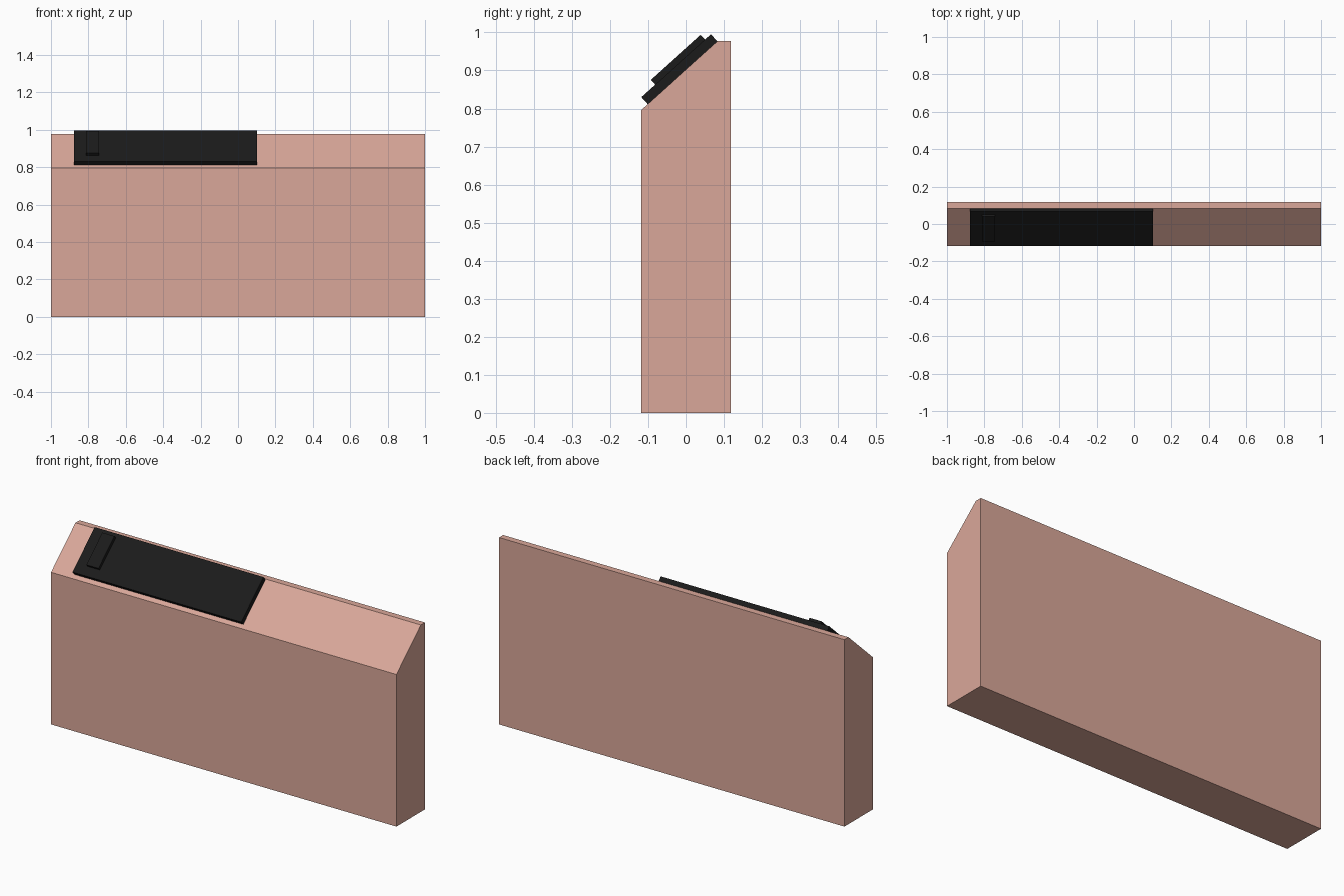
import bpy, bmesh
from math import atan2
from mathutils import Matrix, Vector

if "Cube" in bpy.data.objects:
    bpy.data.objects.remove(bpy.data.objects["Cube"])

HALF_DEPTH, TOP_Z, SLOPE_Z, SLOPE_Y = 0.118, 0.978, 0.796, 0.084


def material(name, rgb):
    mat = bpy.data.materials.new(name)
    mat.diffuse_color = (*rgb, 1)
    mat.use_nodes = True
    mat.node_tree.nodes["Principled BSDF"].inputs["Base Color"].default_value = mat.diffuse_color
    return mat


def add_object(name, bm, mat):
    bmesh.ops.recalc_face_normals(bm, faces=bm.faces)
    mesh = bpy.data.meshes.new(name)
    bm.to_mesh(mesh)
    bm.free()
    mesh.materials.append(mat)
    obj = bpy.data.objects.new(name, mesh)
    bpy.context.collection.objects.link(obj)
    return obj


terracotta = material("terracotta", (0.70, 0.39, 0.32))
black = material("black", (0.011, 0.011, 0.011))

# Body: side profile with a chamfered front top, extruded along x
profile = [(-HALF_DEPTH, 0), (HALF_DEPTH, 0), (HALF_DEPTH, TOP_Z),
           (SLOPE_Y, TOP_Z), (-HALF_DEPTH, SLOPE_Z)]
bm = bmesh.new()
face = bm.faces.new([bm.verts.new((-1, y, z)) for y, z in profile])
ext = bmesh.ops.extrude_face_region(bm, geom=[face])
bmesh.ops.translate(bm, vec=(2, 0, 0),
                    verts=[v for v in ext["geom"] if isinstance(v, bmesh.types.BMVert)])
add_object("body", bm, terracotta)

# Frame lying on the slope: x across, y up the slope, z outward
angle = atan2(TOP_Z - SLOPE_Z, SLOPE_Y + HALF_DEPTH)
slope = Matrix.Translation((0, -HALF_DEPTH, SLOPE_Z)) @ Matrix.Rotation(angle, 4, 'X')


def slope_box(name, low, high):
    low, high = Vector(low), Vector(high)
    bm = bmesh.new()
    bmesh.ops.create_cube(bm, size=1)
    bmesh.ops.scale(bm, vec=high - low, verts=bm.verts)
    bmesh.ops.translate(bm, vec=(low + high) / 2, verts=bm.verts)
    obj = add_object(name, bm, black)
    obj.matrix_world = slope


# Black panel and the small raised bar on it
slope_box("panel", (-0.876, 0.023, -0.001), (0.101, 0.270, 0.025))
slope_box("raised_bar", (-0.813, 0.072, 0.022), (-0.743, 0.249, 0.042))
